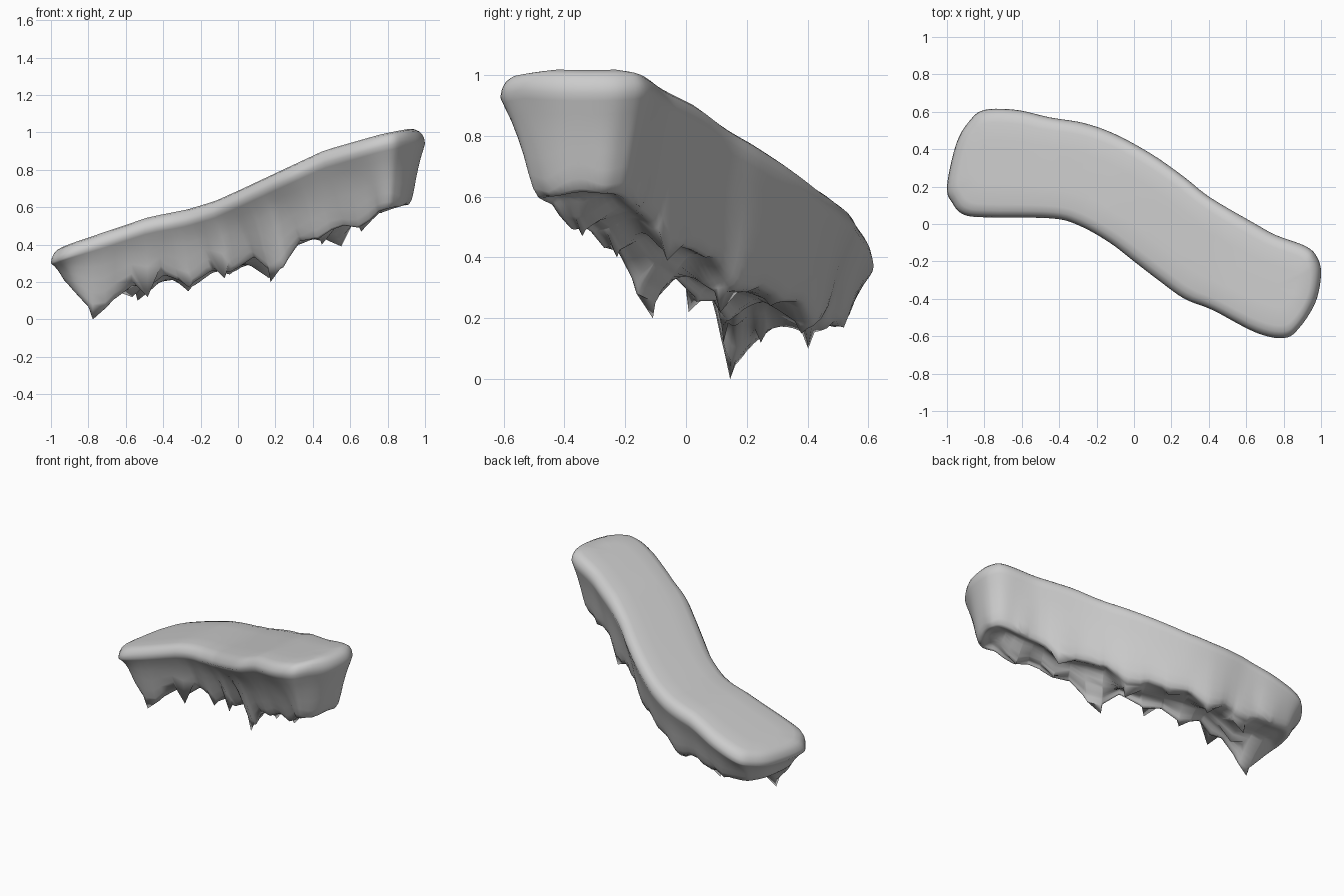
import bpy, bmesh, math
from mathutils import Vector
from mathutils.geometry import interpolate_bezier

if "Cube" in bpy.data.objects:
    bpy.data.objects.remove(bpy.data.objects["Cube"])

# Plan outline of the ramp path, counter-clockwise from the low end
OUTLINE = [(-1, .2), (-.97, .11), (-.91, .05), (-.78, .035), (-.44, .03), (-.29, -.01),
           (-.13, -.1), (0, -.2), (.13, -.3), (.27, -.4), (.42, -.46), (.65, -.58),
           (.80, -.61), (.88, -.56), (.97, -.42), (1, -.27), (.98, -.18), (.92, -.12),
           (.76, -.06), (.65, 0), (.41, .14), (.27, .25), (.1, .37), (-.1, .48),
           (-.27, .54), (-.45, .57), (-.63, .61), (-.8, .61), (-.88, .55), (-.95, .43)]
SPINE = [(-.77, .32), (-.45, .30), (-.2, .235), (.13, .03), (.38, -.16), (.6, -.28), (.77, -.34)]
TOP_Z = [(-1, .36), (-.93, .38), (-.45, .55), (-.25, .59), (-.1, .635), (.05, .7),
         (.35, .835), (.5, .905), (.8, .99), (.93, 1.02), (1, 1.01)]
DEPTH = [(-1, .1), (-.7, .22), (0, .32), (.5, .36), (1, .33)]
# Extra undercut of the front wall along the ramp
UNDERCUT = [(-.85, 0), (-.5, .15), (-.1, .5), (.6, .55), (.85, .12)]
# Hanging spikes: tip x, y, z and base radius
SPIKES = [(-.75, .14, 0, .19), (-.5, .39, .1, .14), (-.54, .25, .12, .12), (-.27, .39, .15, .14),
          (-.64, .52, .17, .11), (-.5, .12, .12, .11), (-.27, .12, .17, .13), (-.08, .0, .22, .13),
          (.13, .13, .22, .15), (.2, -.13, .2, .15), (-.05, .29, .24, .10), (.34, -.22, .42, .09),
          (.45, -.23, .4, .11), (.52, -.05, .39, .13), (.66, -.34, .47, .14),
          (.75, -.15, .57, .08), (.86, -.45, .6, .10), (.34, .05, .40, .09), (.9, -.27, .61, .07)]


def lookup(table, x):
    for (a, p), (b, q) in zip(table, table[1:]):
        if x <= b:
            return p + (q - p) * max(0, (x - a) / (b - a))
    return table[-1][1]


def spline(points, steps, closed):
    """Smooth curve through 2D points."""
    pts = [Vector((*p, 0)) for p in points]
    n, out = len(pts), []
    get = (lambda i: pts[i % n]) if closed else (lambda i: pts[min(max(i, 0), n - 1)])
    for i in range(n if closed else n - 1):
        a, b = get(i), get(i + 1)
        out += interpolate_bezier(a, a + (b - get(i - 1)) / 6, b - (get(i + 2) - a) / 6, b, steps + 1)[:-1]
    return out if closed else out + [pts[-1]]


def top(p):
    """Road height, slightly lower along the back edge."""
    return lookup(TOP_Z, p.x - .12 * (p.y + .4 * p.x - .1))


def under(p, frac):
    """Height of the wall / underside, pulled down into spikes."""
    z = top(p) - .07 - frac * lookup(DEPTH, p.x)
    for x, y, tip, rad in SPIKES:
        w = max(0, 1 - math.hypot(p.x - x, p.y - y) / rad) ** 1.2
        z += min(0, tip - z) * w * min(1, frac * frac)
    return z


edge = spline(OUTLINE, 5, True)
spine = spline(SPINE, 3, False)
near = [min(spine, key=lambda s: (s - e).length) for e in edge]

# Profile from the top centre, over the rim, down the wall, to the bottom centre
top_rings = [(0, 0), (.4, 0), (.75, .002), (.87, .01), (.94, .025), (.98, .045), (1, .07)]
low_rings = [(.97, .08), (.91, .22), (.85, .38), (.79, .56), (.74, .73), (.69, .87), (.63, .96),
             (.57, .98), (.5, .96), (.42, .93), (.34, .92), (.26, .92), (.17, .92), (.08, .92), (0, .92)]

bm = bmesh.new()
rings, low_verts = [], []
for k, (r, d) in enumerate(top_rings + low_rings):
    ring = []
    for s, e in zip(near, edge):
        if k < len(top_rings):
            p = s.lerp(e, r)
            p.z = top(p) - d
        else:
            front = max(0, -(e - s).normalized().dot(Vector((.45, .89, 0))))
            p = s.lerp(e, r * (1 - lookup(UNDERCUT, e.x) * front * d))
            p.z = under(p, d)
        ring.append(bm.verts.new(p))
    rings.append(ring)
    if k > len(top_rings) + 3:
        low_verts += ring
# Sharpen each spike by lowering the closest vertices to its tip
for x, y, tip, rad in SPIKES:
    v = min(low_verts, key=lambda q: math.hypot(q.co.x - x, q.co.y - y))
    spot = v.co.copy()
    for q in low_verts:
        if (q.co - spot).length < 1e-5:
            q.co.z = tip
n = len(edge)
for a, b in zip(rings, rings[1:]):
    for i in range(n):
        j = (i + 1) % n
        bm.faces.new((a[i], a[j], b[j], b[i]))
bmesh.ops.remove_doubles(bm, verts=bm.verts, dist=.0005)
bmesh.ops.recalc_face_normals(bm, faces=bm.faces)
mesh = bpy.data.meshes.new("rock_ramp")
bm.to_mesh(mesh)
bm.free()
ramp = bpy.data.objects.new("rock_ramp", mesh)
bpy.context.collection.objects.link(ramp)
bpy.context.view_layer.objects.active = ramp
ramp.select_set(True)
bpy.ops.object.shade_smooth()
